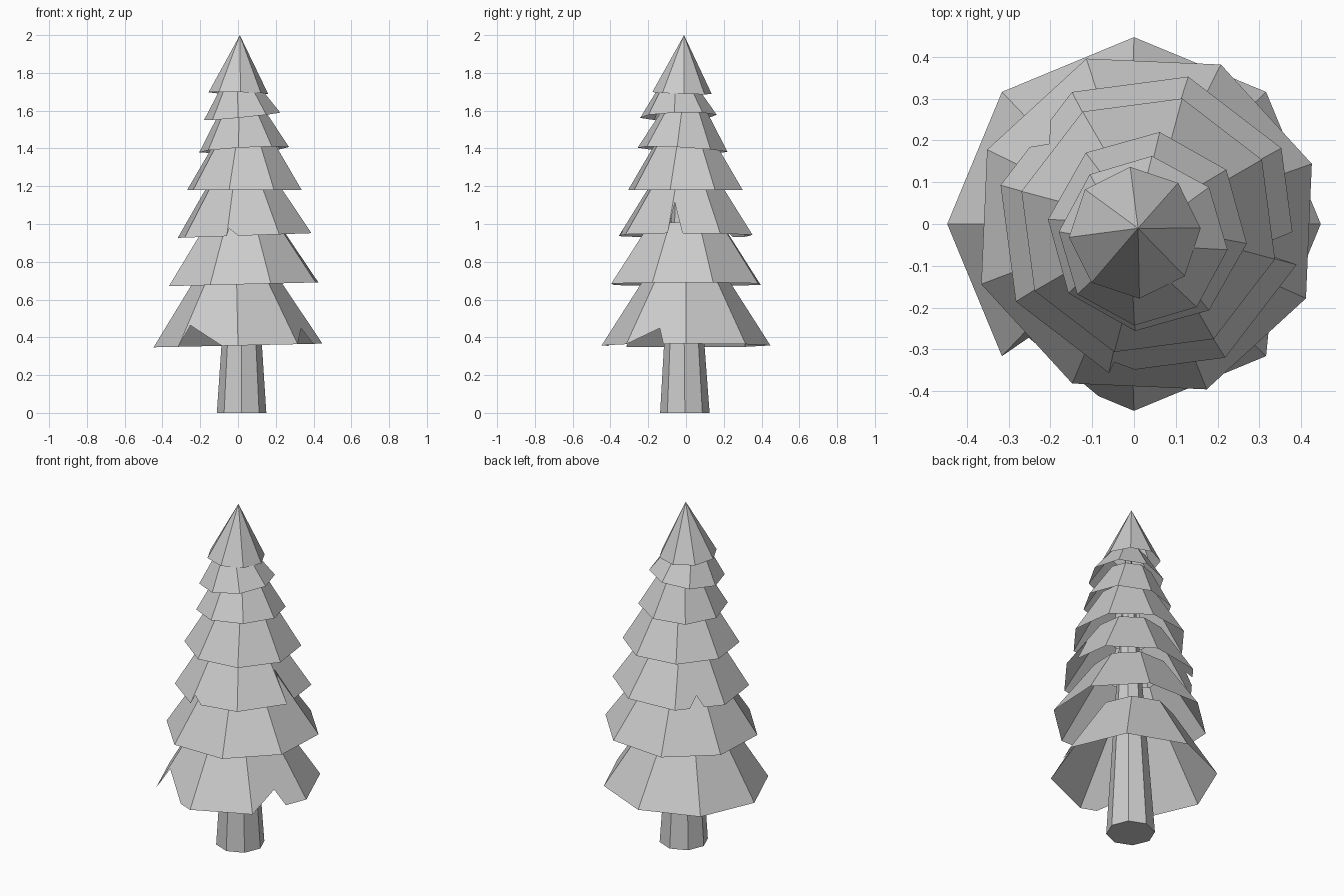
import bpy
import bmesh
from math import cos, sin, radians
from mathutils import Vector

SIDES = 8

if "Cube" in bpy.data.objects:
    bpy.data.objects.remove(bpy.data.objects["Cube"], do_unlink=True)

grey = bpy.data.materials.new("plain_grey")
grey.use_nodes = True
grey.diffuse_color = (0.6, 0.6, 0.6, 1)
grey.node_tree.nodes["Principled BSDF"].inputs["Base Color"].default_value = (0.6, 0.6, 0.6, 1)


def finish(name, bm):
    """Turn the bmesh into a flat-shaded grey object."""
    mesh = bpy.data.meshes.new(name)
    bm.to_mesh(mesh)
    bm.free()
    mesh.materials.append(grey)
    obj = bpy.data.objects.new(name, mesh)
    bpy.context.collection.objects.link(obj)


def ring(centre, radius, turn):
    return [centre + radius * Vector((cos(radians(turn + i * 360 / SIDES)),
                                      sin(radians(turn + i * 360 / SIDES)), 0))
            for i in range(SIDES)]


def foliage(name, centre, radius, height, turn, tilt=(0, 0), notches={}, cut=0.52):
    """Open tilted skirt, cut off at a fraction of the full cone's height.
    notches maps side -> (start, end, peak along edge, peak height)."""
    centre = Vector(centre)
    normal = Vector((-tilt[0], -tilt[1], 1)).normalized()
    rot = Vector((0, 0, 1)).rotation_difference(normal)
    rim_points = [centre + rot @ p for p in ring(Vector(), radius, turn)]
    tip = centre + normal * height
    bm = bmesh.new()
    rim = [bm.verts.new(p) for p in rim_points]
    if cut < 1:
        top = [bm.verts.new(p.lerp(tip, cut)) for p in rim_points]
    else:
        top = [bm.verts.new(tip)] * SIDES
    for i in range(SIDES):
        j = (i + 1) % SIDES
        loop = [top[i], rim[i]]
        if i in notches:
            start, end, along, rise = notches[i]
            a, b = rim_points[i], rim_points[j]
            if start > 0:
                loop.append(bm.verts.new(a.lerp(b, start)))
            loop.append(bm.verts.new(a.lerp(b, along).lerp(tip, rise)))
            loop.append(bm.verts.new(a.lerp(b, end)))
        loop.append(rim[j])
        if cut < 1:
            loop.append(top[j])
        bm.faces.new(loop)
    finish(name, bm)


# Trunk: one long taper through the whole tree
bm = bmesh.new()
foot = [bm.verts.new(p) for p in ring(Vector((0.019, -0.006, 0)), 0.131, 0)]
point = bm.verts.new((0.022, -0.024, 1.97))
bm.faces.new(foot[::-1])
for i in range(SIDES):
    bm.faces.new((foot[i], foot[(i + 1) % SIDES], point))
finish("trunk", bm)

# Foliage tiers, bottom to top
foliage("foliage_1", (0, 0, 0.357), 0.447, 0.70, 0, (0.022, 0),
        {5: (0, 0.73, 0.06, 0.16), 7: (0, 0.62, 0.5, 0.12)}, cut=0.54)
foliage("foliage_2", (0.03, 0, 0.681), 0.421, 0.62, 20, (0.025, 0))
foliage("foliage_3", (0.035, -0.002, 0.939), 0.367, 0.57, 30, (0.035, 0),
        {7: (0, 0.28, 0.05, 0.29), 2: (0.3, 0.59, 0.46, 0.1),
         5: (0, 0.22, 0.03, 0.07)})
foliage("foliage_4", (0.034, -0.003, 1.18), 0.314, 0.52, 30)
foliage("foliage_5", (0.032, -0.018, 1.393), 0.24, 0.41, 38, (0.054, -0.053))
foliage("foliage_6", (0.022, -0.04, 1.57), 0.204, 0.31, 39, (0.1, 0.03))
foliage("foliage_7", (0.002, -0.021, 1.693), 0.158, 0.307, 4, (-0.025, -0.035), cut=1)
